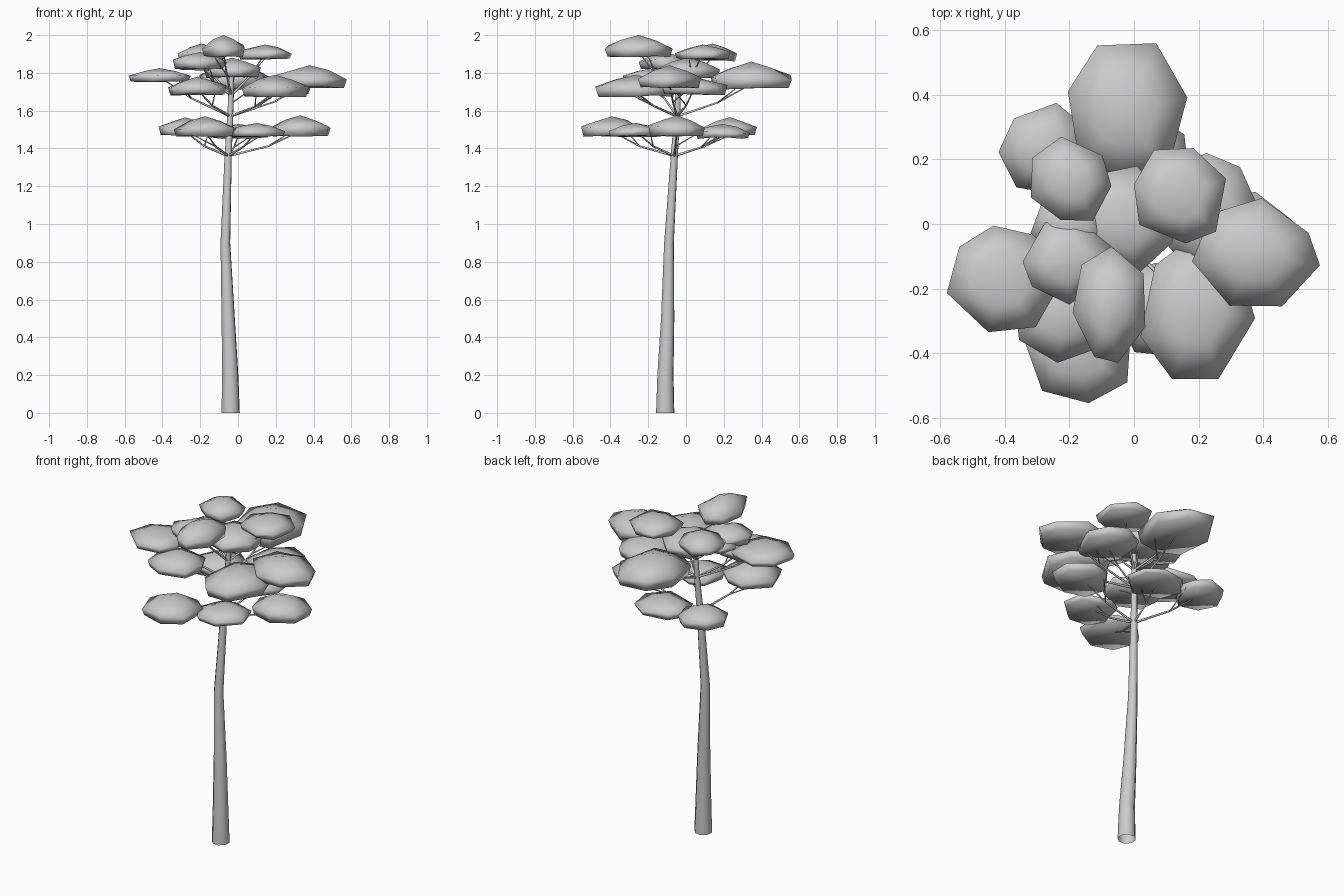
import bpy, bmesh, math, random
from mathutils import Vector

if "Cube" in bpy.data.objects:
    bpy.data.objects.remove(bpy.data.objects["Cube"])

random.seed(4)


def tube(name, paths, sides_res, caps):
    """Tapered tubes; each path is a list of (x, y, z, radius)."""
    cu = bpy.data.curves.new(name, 'CURVE')
    cu.dimensions = '3D'
    cu.bevel_depth = 1.0
    cu.bevel_resolution = sides_res
    cu.use_fill_caps = caps
    for path in paths:
        sp = cu.splines.new('POLY')
        sp.points.add(len(path) - 1)
        for p, (x, y, z, r) in zip(sp.points, path):
            p.co = (x, y, z, 1)
            p.radius = r
    ob = bpy.data.objects.new(name, cu)
    bpy.context.collection.objects.link(ob)
    bpy.context.view_layer.objects.active = ob
    ob.select_set(True)
    bpy.ops.object.convert(target='MESH')
    bpy.ops.object.shade_smooth()
    ob.select_set(False)


def fit(vals, lo, hi):
    a, b = min(vals), max(vals)
    return [lo + (v - a) * (hi - lo) / (b - a) for v in vals]


def clump(name, x0, x1, y0, y1, z0, z1, sides=7):
    """Low-poly leaf pad: apex, wide rim, narrower flat underside."""
    start = random.uniform(0, math.tau)
    ang = [start + (i + random.uniform(-.2, .2)) * math.tau / sides for i in range(sides)]
    rad = [random.uniform(.93, 1.07) for _ in ang]
    xs = fit([r * math.cos(a) for r, a in zip(rad, ang)], x0, x1)
    ys = fit([r * math.sin(a) for r, a in zip(rad, ang)], y0, y1)
    cx, cy, h = (x0 + x1) / 2, (y0 + y1) / 2, z1 - z0
    bm = bmesh.new()

    def ring(s, z, jitter):
        return [bm.verts.new((cx + (x - cx) * s, cy + (y - cy) * s,
                              z0 + h * (z + random.uniform(0, jitter))))
                for x, y in zip(xs, ys)]

    low, rim, top = ring(.92, 0, .12), ring(1, .36, .2), ring(.5, .76, .06)
    apex = bm.verts.new((cx, cy, z1))
    for i in range(sides):
        j = (i + 1) % sides
        bm.faces.new((low[i], low[j], rim[j], rim[i]))
        bm.faces.new((rim[i], rim[j], top[j], top[i]))
        bm.faces.new((top[i], top[j], apex))
    bm.faces.new(low[::-1])
    me = bpy.data.meshes.new(name)
    bm.to_mesh(me)
    bm.free()
    for p in me.polygons:
        p.use_smooth = True
    ob = bpy.data.objects.new(name, me)
    bpy.context.collection.objects.link(ob)


# Trunk, gently bent
tube("trunk", [[(-.039, -.11, 0, .051), (-.041, -.109, .2, .045), (-.052, -.097, .5, .037),
                (-.067, -.09, .9, .027), (-.052, -.062, 1.36, .02),
                (-.04, -.045, 1.6, .016), (-.035, -.04, 1.78, .013)]], 2, False)

# Leaf pads by tier: x0, x1, y0, y1, z0, z1
lower = [(-.42, -.14, .09, .375, 1.46, 1.565), (.17, .49, -.2, .10, 1.46, 1.575),
         (-.34, -.01, -.555, -.23, 1.46, 1.57), (-.05, .25, -.41, -.12, 1.46, 1.535),
         (-.16, .17, .05, .34, 1.45, 1.53)]
middle = [(-.205, .165, .13, .56, 1.71, 1.86), (-.58, -.25, -.335, -.005, 1.75, 1.825),
          (.02, .375, -.48, -.05, 1.67, 1.79), (.18, .576, -.255, .08, 1.715, 1.84),
          (.08, .385, -.14, .22, 1.68, 1.78), (-.37, -.06, -.43, -.13, 1.68, 1.78)]
upper = [(-.18, .12, -.16, .18, 1.77, 1.88), (-.32, -.07, .01, .27, 1.86, 1.955),
         (0, .285, -.06, .235, 1.87, 1.95), (-.345, -.06, -.25, .02, 1.82, 1.91),
         (-.19, .035, -.43, -.07, 1.88, 2.0), (-.32, -.08, -.10, .1, 1.81, 1.88)]

# Branches fork from the trunk up into each pad
tiers = {"lower": (lower, Vector((-.052, -.062, 1.36))),
         "middle": (middle, Vector((-.041, -.047, 1.57))),
         "upper": (upper, Vector((-.036, -.041, 1.68)))}
for tier, (pads, root) in tiers.items():
    paths = []
    for n, (x0, x1, y0, y1, z0, z1) in enumerate(pads):
        clump(f"{tier}_leaves_{n + 1}", x0, x1, y0, y1, z0, z1)
        end = Vector(((x0 + x1) / 2, (y0 + y1) / 2, z0 + .03))
        mid = root.lerp(end, .55) - Vector((0, 0, .02))
        paths.append([(*root, .007), (*mid, .005), (*end, .003)])
        # side twig
        d = end - root
        side = Vector((-d.y, d.x, 0)) * (.3 if n % 2 else -.3)
        tip = root.lerp(end, .85) + side
        tip.z = z0 + .02
        paths.append([(*mid, .004), (*tip, .002)])
    tube(f"{tier}_branches", paths, 1, True)
